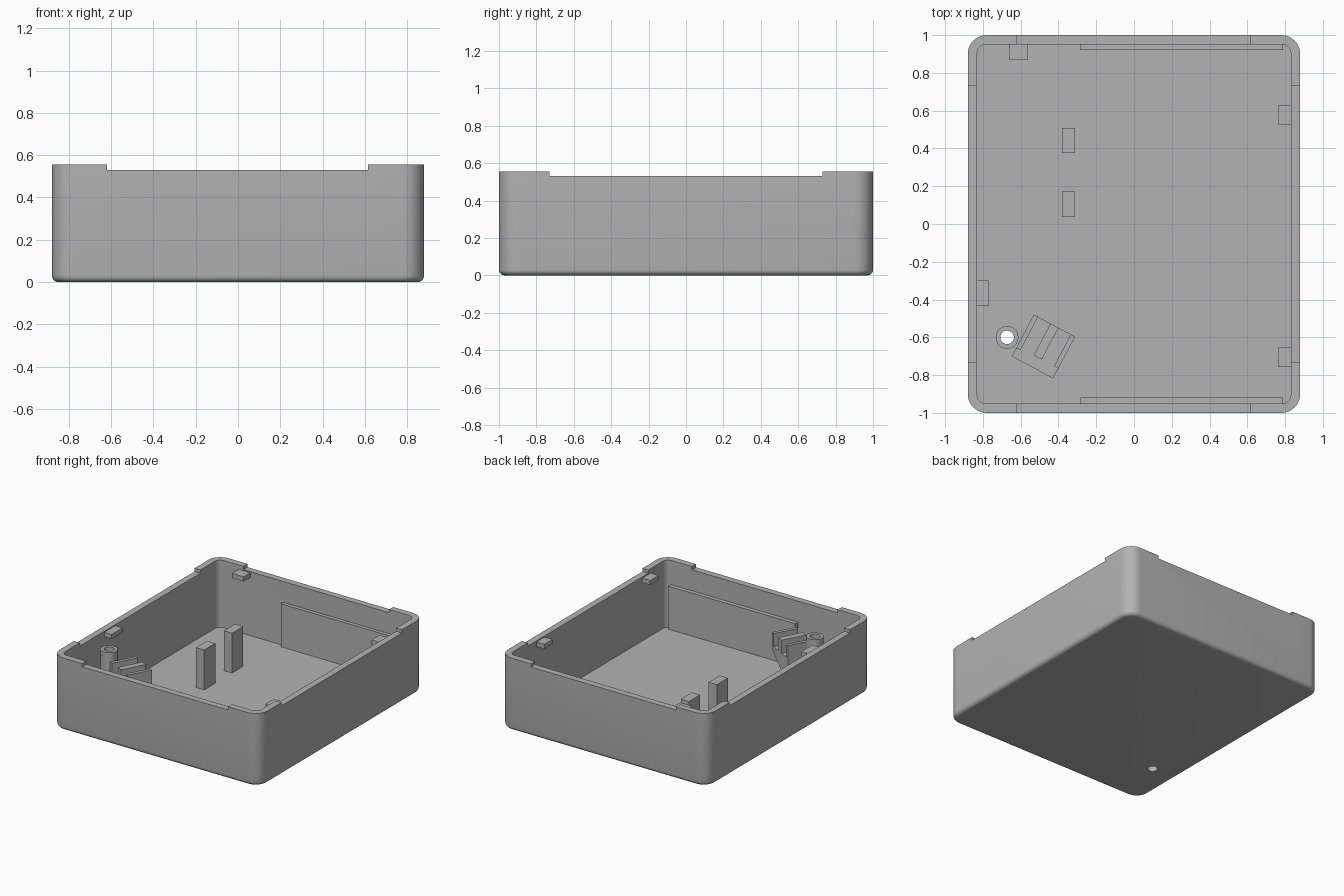
import bpy, bmesh, math
from mathutils import Matrix, Vector

if "Cube" in bpy.data.objects:
    bpy.data.objects.remove(bpy.data.objects["Cube"])

grey = bpy.data.materials.new("plain grey")
grey.diffuse_color = (0.45, 0.45, 0.45, 1)
grey.use_nodes = True
grey.node_tree.nodes["Principled BSDF"].inputs["Base Color"].default_value = grey.diffuse_color

W, D, H = 0.88, 1.0, 0.555       # half width, half depth, height
WALL, FLOOR, RIM = 0.05, 0.04, 0.53


def finish(name, bm):
    bmesh.ops.recalc_face_normals(bm, faces=bm.faces)
    me = bpy.data.meshes.new(name)
    bm.to_mesh(me)
    bm.free()
    me.materials.append(grey)
    ob = bpy.data.objects.new(name, me)
    bpy.context.collection.objects.link(ob)
    return ob


def box(name, x0, x1, y0, y1, z0, z1):
    bm = bmesh.new()
    bmesh.ops.create_cube(bm, size=1)
    for v in bm.verts:
        v.co = Vector((x1 if v.co.x > 0 else x0,
                       y1 if v.co.y > 0 else y0,
                       z1 if v.co.z > 0 else z0))
    return finish(name, bm)


def cylinder(name, x, y, r, z0, z1, n=32):
    bm = bmesh.new()
    bmesh.ops.create_cone(bm, cap_ends=True, segments=n, radius1=r, radius2=r,
                          depth=z1 - z0,
                          matrix=Matrix.Translation((x, y, (z0 + z1) / 2)))
    return finish(name, bm)


def cut(ob, cutter):
    m = ob.modifiers.new("cut", 'BOOLEAN')
    m.operation, m.solver, m.object = 'DIFFERENCE', 'EXACT', cutter
    bpy.context.view_layer.objects.active = ob
    bpy.ops.object.modifier_apply(modifier=m.name)


def smooth(ob, angle=30):
    bpy.ops.object.select_all(action='DESELECT')
    ob.select_set(True)
    bpy.context.view_layer.objects.active = ob
    bpy.ops.object.shade_smooth_by_angle(angle=math.radians(angle))


def loop(bm, inset, r, z, n=10):
    """Rounded rectangle of vertices at one height."""
    vs = []
    for k, (sx, sy) in enumerate(((1, 1), (-1, 1), (-1, -1), (1, -1))):
        for i in range(n + 1):
            a = math.pi / 2 * (k + i / n)
            vs.append(bm.verts.new((sx * (W - inset - r) + r * math.cos(a),
                                    sy * (D - inset - r) + r * math.sin(a), z)))
    return vs


# Tray shell: bottom fillet, outer wall, rim, inner wall, floor
bm = bmesh.new()
B = 0.03
rings = []
for i in range(6):
    a = math.pi / 2 * i / 5
    ins = B * (1 - math.sin(a))
    rings.append(loop(bm, ins, 0.1 - ins, B * (1 - math.cos(a))))
rings += [loop(bm, 0, 0.1, H), loop(bm, WALL, 0.045, H), loop(bm, WALL, 0.045, FLOOR)]
for a, b in zip(rings, rings[1:]):
    for i in range(len(a)):
        j = (i + 1) % len(a)
        bm.faces.new((a[i], a[j], b[j], b[i]))
bm.faces.new(rings[0])
bm.faces.new(rings[-1])
tray = finish("tray", bm)

# Screw post, drilled right through the floor
PX, PY = -0.672, -0.6
post = cylinder("screw_post", PX, PY, 0.06, FLOOR - 0.01, 0.5)
drill = cylinder("drill", PX, PY, 0.036, -0.1, 0.7)
notches = [box("notch_x", -0.62, 0.615, -1.2, 1.2, RIM, 0.7),
           box("notch_y", -1.2, 1.2, -0.73, 0.73, RIM, 0.7)]
for c in [drill] + notches:
    cut(tray, c)
cut(post, drill)
for c in [drill] + notches:
    bpy.data.objects.remove(c)
smooth(tray)
smooth(post)

# Board pillars
for i, y in enumerate((0.037, 0.375)):
    box(f"pillar_{i}", -0.382, -0.312, y, y + 0.134, FLOOR - 0.01, 0.345)

# Thickened panels on the front and back walls
for name, y0, y1 in (("back_panel", 0.922, 0.955), ("front_panel", -0.955, -0.918)):
    box(name, -0.283, 0.79, y0, y1, FLOOR - 0.01, 0.37)

# Snap tabs under the rim
for name, x0, x1, y0, y1 in (("back", -0.66, -0.56, 0.868, 0.96),
                             ("right_rear", 0.762, 0.84, 0.528, 0.627),
                             ("right_front", 0.762, 0.84, -0.756, -0.655),
                             ("left", -0.84, -0.768, -0.433, -0.3)):
    box("snap_tab_" + name, x0, x1, y0, y1, 0.487, 0.522)

# Angled bracket beside the post: wedge-bottomed shelf with three fins
place = Matrix.Translation((-0.53, -0.48, 0)) @ Matrix.Rotation(math.radians(-28), 4, 'Z')
bm = bmesh.new()
profile = ((0, 0.12), (0.248, 0.31), (0.248, 0.335), (0, 0.335))
ends = [[bm.verts.new((u, v, z)) for u, z in profile] for v in (0, -0.25)]
for e in ends:
    bm.faces.new(e)
for i in range(4):
    j = (i + 1) % 4
    bm.faces.new((ends[0][i], ends[0][j], ends[1][j], ends[1][i]))
shelf = finish("bracket_shelf", bm)
shelf.matrix_world = place
for i, (u0, u1, v) in enumerate(((0, 0.025, 0.2), (0.1, 0.148, 0.19), (0.222, 0.248, 0.19))):
    fin = box(f"bracket_fin_{i}", u0, u1, -v, 0, 0.33, 0.435)
    fin.matrix_world = place
